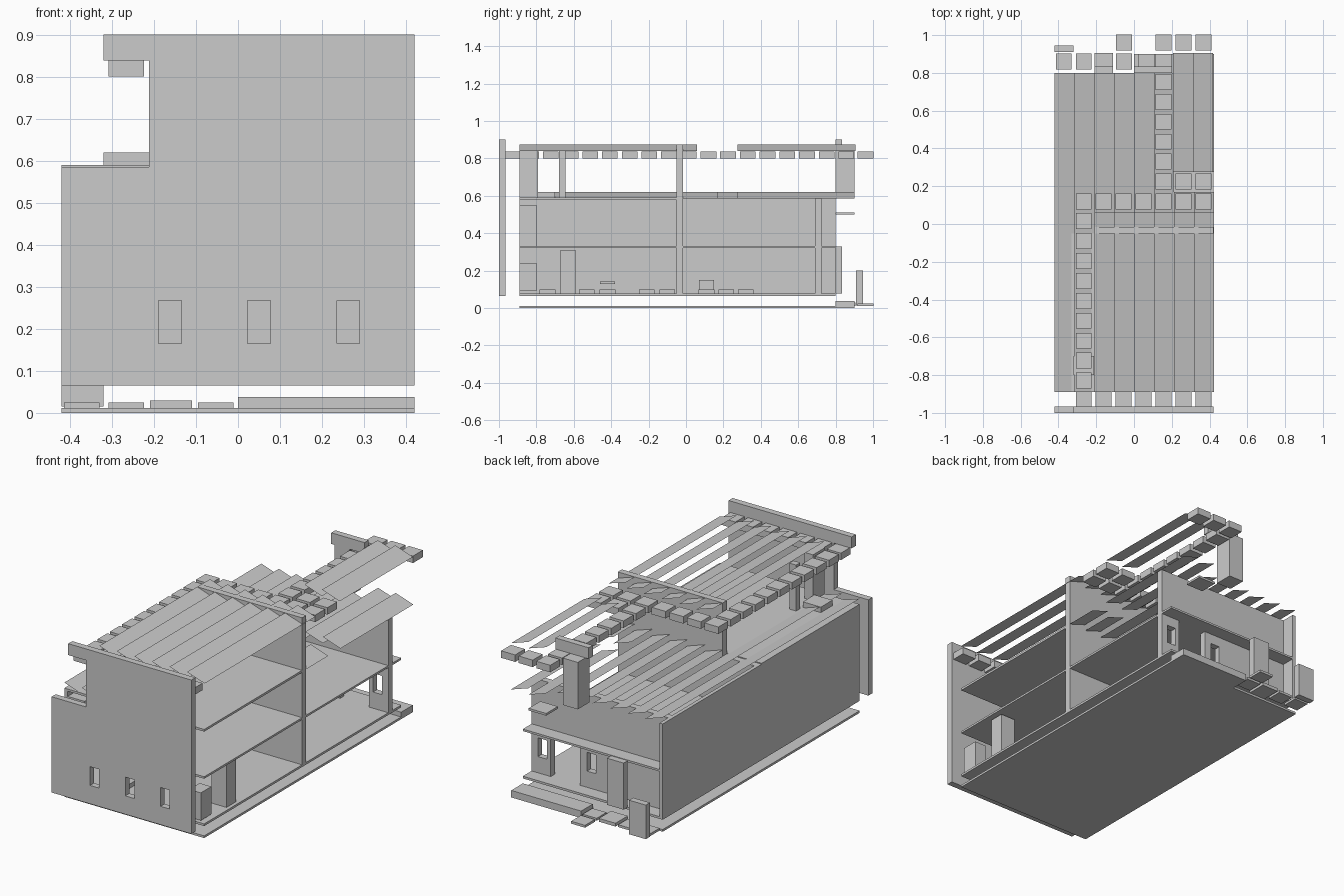
import bpy
import bmesh
from mathutils import Matrix, Vector

cube = bpy.data.objects.get("Cube")
if cube:
    bpy.data.objects.remove(cube, do_unlink=True)

# One plain material
grey = bpy.data.materials.new("plain_grey")
grey.use_nodes = True
colour = (0.6, 0.6, 0.6, 1)
grey.diffuse_color = colour
grey.node_tree.nodes["Principled BSDF"].inputs["Base Color"].default_value = colour

W = 0.42          # half width
FRONT, BACK = -0.89, 0.80
STEP = 0.1055     # roof module
GROUND, FLOOR, UPPER, ROOF = 0.012, 0.077, 0.333, 0.59


def finish(name, bm):
    mesh = bpy.data.meshes.new(name)
    bm.to_mesh(mesh)
    bm.free()
    mesh.materials.append(grey)
    obj = bpy.data.objects.new(name, mesh)
    bpy.context.collection.objects.link(obj)
    return obj


def add_box(bm, x, y, z):
    size = Vector((x[1] - x[0], y[1] - y[0], z[1] - z[0]))
    mid = Vector((x[0] + x[1], y[0] + y[1], z[0] + z[1])) / 2
    bmesh.ops.create_cube(bm, size=1, matrix=Matrix.Translation(mid) @ Matrix.Diagonal(size.to_4d()))


def box(name, x, y, z):
    bm = bmesh.new()
    add_box(bm, x, y, z)
    return finish(name, bm)


def cut(obj, x, z):
    """Cut an opening through a wall that runs along x."""
    cutter = box("opening_cutter", x, (-1.5, 1.5), z)
    mod = obj.modifiers.new("opening", "BOOLEAN")
    mod.operation = "DIFFERENCE"
    mod.solver = "EXACT"
    mod.object = cutter
    graph = bpy.context.evaluated_depsgraph_get()
    mesh = bpy.data.meshes.new_from_object(obj.evaluated_get(graph))
    obj.modifiers.clear()
    obj.data = mesh
    bpy.data.objects.remove(cutter, do_unlink=True)


def blocks(name, centres, z, half=0.042):
    bm = bmesh.new()
    for x, y in centres:
        add_box(bm, (x - half, x + half), (y - half, y + half), z)
    return finish(name, bm)


def planks(name, x0, count, y, z):
    """Thin roof boards, each tilted down towards +x."""
    bm = bmesh.new()
    for i in range(count):
        a = x0 + i * STEP
        b = a + STEP
        bm.faces.new([bm.verts.new(p) for p in (
            (a, y[0], z + 0.035), (b, y[0], z), (b, y[1], z), (a, y[1], z + 0.035))])
    return finish(name, bm)


# Ground and floors
box("ground_slab", (-W, W), (FRONT, BACK), (0, GROUND))
box("ground_slab_back", (0, W), (BACK, 0.90), (0, GROUND))
box("back_step", (0, W), (BACK, 0.90), (GROUND, 0.038))
box("ground_floor", (-W, W), (FRONT, BACK), (0.065, FLOOR))
box("upper_floor", (-W, W), (FRONT, BACK), (0.322, UPPER))
box("front_ceiling", (-W, W), (FRONT, -0.05), (0.578, ROOF))

# Front wall with corner notch and three windows
front_wall = box("front_wall", (-W, W), (-1, -0.965), (0.065, 0.9))
cut(front_wall, (-0.5, -0.32), (0.585, 1))
cut(front_wall, (-0.33, -0.212), (0.585, 0.838))
for i in range(3):
    x = -0.162 + i * 0.212
    cut(front_wall, (x - 0.027, x + 0.027), (0.165, 0.267))

# Side wall and middle wall
box("side_wall", (-W, -0.40), (FRONT, BACK), (FLOOR, 0.585))
box("middle_wall_low", (-W, W), (-0.05, -0.015), (FLOOR, 0.585))
box("middle_wall_high", (-0.21, W), (-0.05, -0.015), (0.585, 0.875))

# Back wall with windows and a doorway
back_wall = box("back_wall", (-W, W), (0.69, 0.725), (FLOOR, 0.585))
for x in (0.355, 0.06):
    cut(back_wall, (x - 0.027, x + 0.027), (0.165, 0.267))
cut(back_wall, (0.13, 0.305), (0.07, 0.322))
box("back_door_block", (-0.21, -0.11), (BACK, 0.835), (FLOOR, 0.33))
box("back_door_step", (-0.21, -0.11), (BACK, 0.905), (GROUND, 0.03))
box("back_screen", (-W, -0.32), (0.91, 0.945), (0.015, 0.2))
box("back_canopy", (0.21, 0.315), (BACK, 0.9), (0.5, 0.512))

# Roof-level posts
box("back_post", (0.02, 0.11), (BACK, 0.9), (0.585, 0.84))
box("back_post_cap", (0, 0.2), (BACK, 0.835), (0.84, 0.9))
box("front_post", (-0.21, -0.16), (FRONT, -0.79), (ROOF, 0.84))
box("thin_post", (-0.21, -0.17), (-0.68, -0.645), (ROOF, 0.84))
box("roof_curb", (-0.32, -0.212), (-0.80, -0.70), (0.585, 0.62))

# Tilted roof boards
planks("high_roof_front", -0.21, 6, (FRONT, 0.06), 0.84)
planks("high_roof_back", 0.2065, 2, (0.275, 0.905), 0.84)
planks("low_roof_side", -W, 2, (FRONT, BACK), 0.585)
planks("low_roof_back", -0.21, 4, (-0.015, BACK), 0.585)
planks("low_roof_terrace", 0.212, 2, (-0.015, 0.17), 0.585)
planks("low_roof_end", 0.212, 2, (0.275, 0.9), 0.585)

# Eave blocks around the high roof
EAVE = (0.80, 0.838)
SIDE, INNER = -0.266, 0.157
row = [SIDE + i * STEP for i in range(7)]
blocks("eaves_front", [(x, -0.93) for x in row], EAVE)
blocks("eaves_side", [(SIDE, 0.015 - i * STEP) for i in range(9)], EAVE)
blocks("eaves_middle", [(x, 0.12) for x in row], EAVE)
blocks("eaves_terrace", [(x, 0.225) for x in row[4:]], EAVE)
blocks("eaves_inner", [(INNER, 0.33 + i * STEP) for i in range(6)], EAVE)
blocks("eaves_back", [(x, 0.96) for x in row[4:]], EAVE)

# Paving outside the back door
blocks("paving", [(-0.372, 0.86), (SIDE, 0.86), (-0.053, 0.86), (-0.053, 0.96)], (0.012, 0.025))

# Furniture
box("low_cabinet", (0.33, 0.40), (FRONT, -0.80), (0.09, 0.24))
box("tall_cabinet", (0.31, 0.40), (-0.67, -0.59), (FLOOR, 0.31))
box("upstairs_cabinet", (-0.40, -0.30), (FRONT, -0.80), (UPPER, 0.55))
box("shelf", (-0.40, -0.30), (-0.46, -0.38), (0.13, 0.142))
box("bench", (-0.40, -0.30), (0.07, 0.15), (0.10, 0.15))
blocks("floor_tiles", [(-0.16, y) for y in (-0.74, -0.53, -0.42, -0.21, -0.1, 0.11, 0.215, 0.32)], (FLOOR, 0.1))
